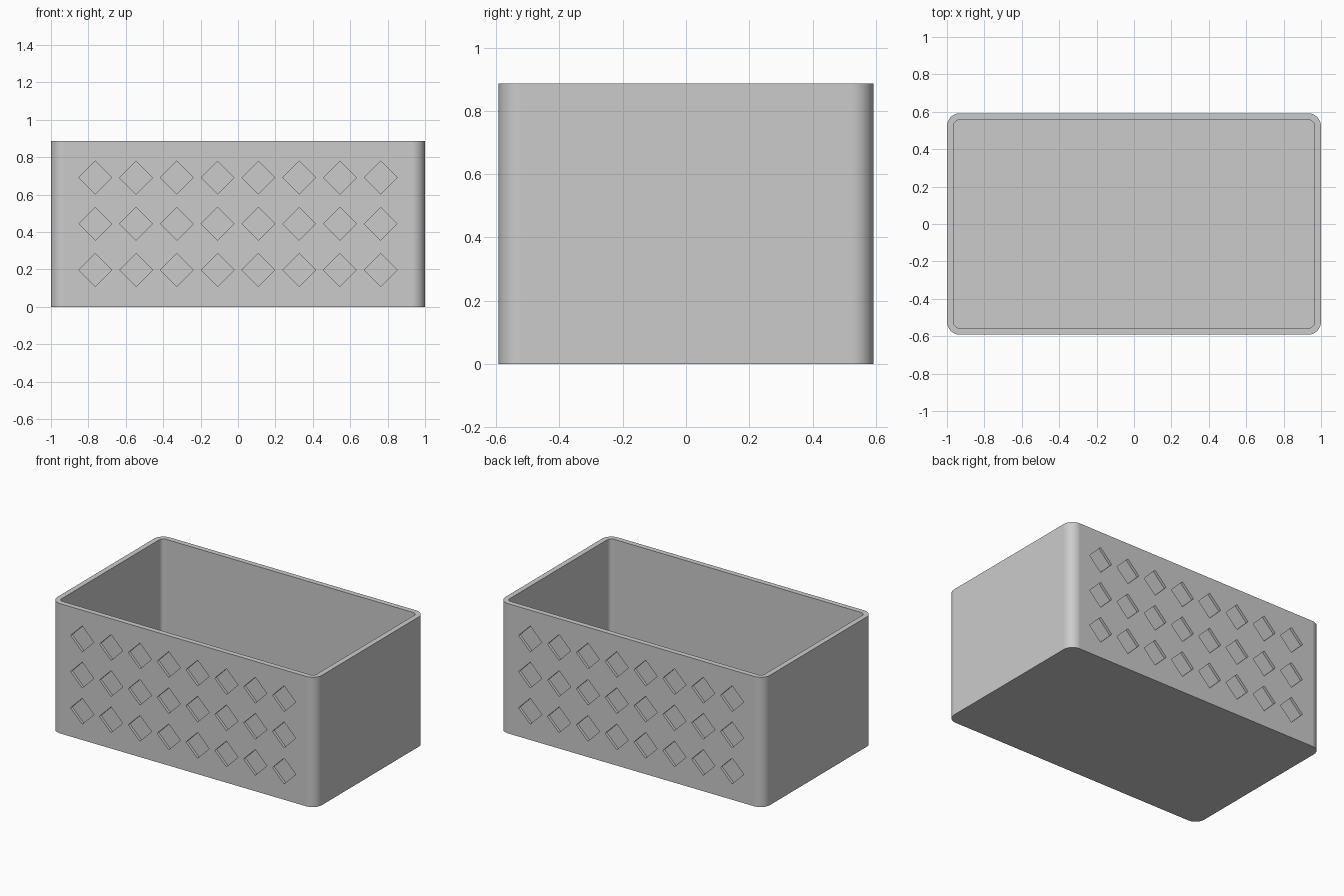
import bpy, bmesh, math
from mathutils import Matrix, Vector

if "Cube" in bpy.data.objects:
    bpy.data.objects.remove(bpy.data.objects["Cube"], do_unlink=True)

HALF_X, HALF_Y, HEIGHT = 1.0, 0.592, 0.887
WALL, FLOOR = 0.036, 0.036
OUTER_R, INNER_R = 0.07, 0.03
SEGMENTS = 12
COLUMNS, ROWS = 8, 3
PITCH_X, PITCH_Z = 0.218, 0.247
DIAMOND, DEPTH = 0.088, 0.018

grey = bpy.data.materials.new("plain grey")
grey.use_nodes = True
colour = (0.6, 0.6, 0.6, 1)
grey.diffuse_color = colour
grey.node_tree.nodes["Principled BSDF"].inputs["Base Color"].default_value = colour


def make_object(name, bm):
    bmesh.ops.recalc_face_normals(bm, faces=bm.faces)
    mesh = bpy.data.meshes.new(name)
    bm.to_mesh(mesh)
    bm.free()
    mesh.materials.append(grey)
    obj = bpy.data.objects.new(name, mesh)
    bpy.context.collection.objects.link(obj)
    return obj


def rounded_loop(bm, half_x, half_y, radius, z):
    """Ring of vertices around a rounded rectangle."""
    verts = []
    for corner, (sx, sy) in enumerate(((1, 1), (-1, 1), (-1, -1), (1, -1))):
        for i in range(SEGMENTS + 1):
            a = math.pi / 2 * (corner + i / SEGMENTS)
            verts.append(bm.verts.new((sx * (half_x - radius) + radius * math.cos(a),
                                       sy * (half_y - radius) + radius * math.sin(a), z)))
    return verts


# Open box: outer wall, rim, inner wall, floor
bm = bmesh.new()
outer = (HALF_X, HALF_Y, OUTER_R)
inner = (HALF_X - WALL, HALF_Y - WALL, INNER_R)
loops = [rounded_loop(bm, *outer, 0), rounded_loop(bm, *outer, HEIGHT),
         rounded_loop(bm, *inner, HEIGHT), rounded_loop(bm, *inner, FLOOR)]
for low, high in zip(loops, loops[1:]):
    for i in range(len(low)):
        j = (i + 1) % len(low)
        bm.faces.new((low[i], low[j], high[j], high[i]))
bm.faces.new(loops[0])
bm.faces.new(loops[-1])
box = make_object("storage_box", bm)

# Diamond pockets in the front and back walls
bm = bmesh.new()
side = DIAMOND * math.sqrt(2)
for y in (-HALF_Y, HALF_Y):
    for col in range(COLUMNS):
        for row in range(ROWS):
            centre = Vector(((col - (COLUMNS - 1) / 2) * PITCH_X, y,
                             HEIGHT / 2 + (row - (ROWS - 1) / 2) * PITCH_Z))
            bmesh.ops.create_cube(bm, size=1, matrix=Matrix.Translation(centre)
                                  @ Matrix.Rotation(math.pi / 4, 4, 'Y')
                                  @ Matrix.Diagonal((side, 2 * DEPTH, side, 1)))
cutter = make_object("pocket_cutter", bm)
cutter.hide_render = True

cut = box.modifiers.new("pockets", 'BOOLEAN')
cut.operation = 'DIFFERENCE'
cut.solver = 'EXACT'
cut.object = cutter
graph = bpy.context.evaluated_depsgraph_get()
carved = bpy.data.meshes.new_from_object(box.evaluated_get(graph))
box.modifiers.clear()
box.data = carved
bpy.data.objects.remove(cutter, do_unlink=True)

# Smooth corners, crisp edges, flat walls
carved.shade_smooth()
carved.set_sharp_from_angle(angle=math.radians(30))
weighted = box.modifiers.new("flat walls", 'WEIGHTED_NORMAL')
weighted.keep_sharp = True
